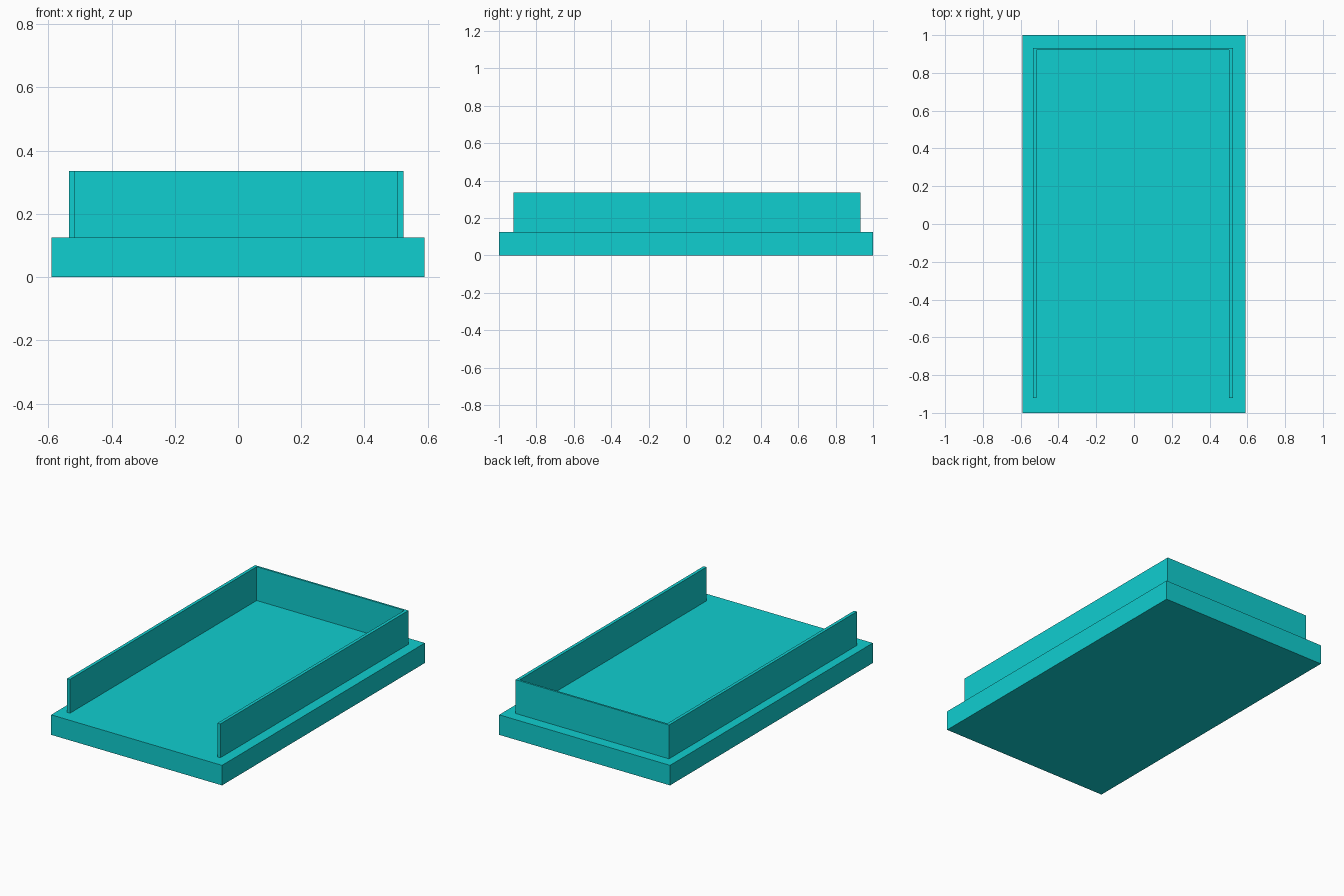
import bpy
import bmesh

cube = bpy.data.objects.get("Cube")
if cube:
    bpy.data.objects.remove(cube, do_unlink=True)

# Single turquoise colour
turquoise = bpy.data.materials.new("turquoise")
turquoise.use_nodes = True
colour = (0.005, 0.62, 0.63, 1.0)
turquoise.diffuse_color = colour
turquoise.node_tree.nodes["Principled BSDF"].inputs["Base Color"].default_value = colour


def extruded_part(name, outline, bottom, top):
    """Raise a flat counter-clockwise outline into a solid part."""
    bm = bmesh.new()
    face = bm.faces.new([bm.verts.new((x, y, bottom)) for x, y in outline])
    raised = bmesh.ops.extrude_face_region(bm, geom=[face], use_keep_orig=True)
    verts = [v for v in raised["geom"] if isinstance(v, bmesh.types.BMVert)]
    bmesh.ops.translate(bm, verts=verts, vec=(0, 0, top - bottom))
    bmesh.ops.recalc_face_normals(bm, faces=bm.faces)
    mesh = bpy.data.meshes.new(name)
    bm.to_mesh(mesh)
    bm.free()
    mesh.materials.append(turquoise)
    part = bpy.data.objects.new(name, mesh)
    bpy.context.collection.objects.link(part)
    return part


# Thick rectangular base slab
BASE_TOP = 0.125
extruded_part("base_slab", [(-0.59, -1), (0.59, -1), (0.59, 1), (-0.59, 1)], 0, BASE_TOP)

# Thin three-sided wall, open at the front
left, right = 0.524, -0.535
front, back = -0.922, 0.932
side, rear = 0.02, 0.012
extruded_part("surround_wall", [
    (right, front), (right + side, front),
    (right + side, back - rear), (left - side, back - rear),
    (left - side, front), (left, front),
    (left, back), (right, back),
], BASE_TOP, 0.336)
